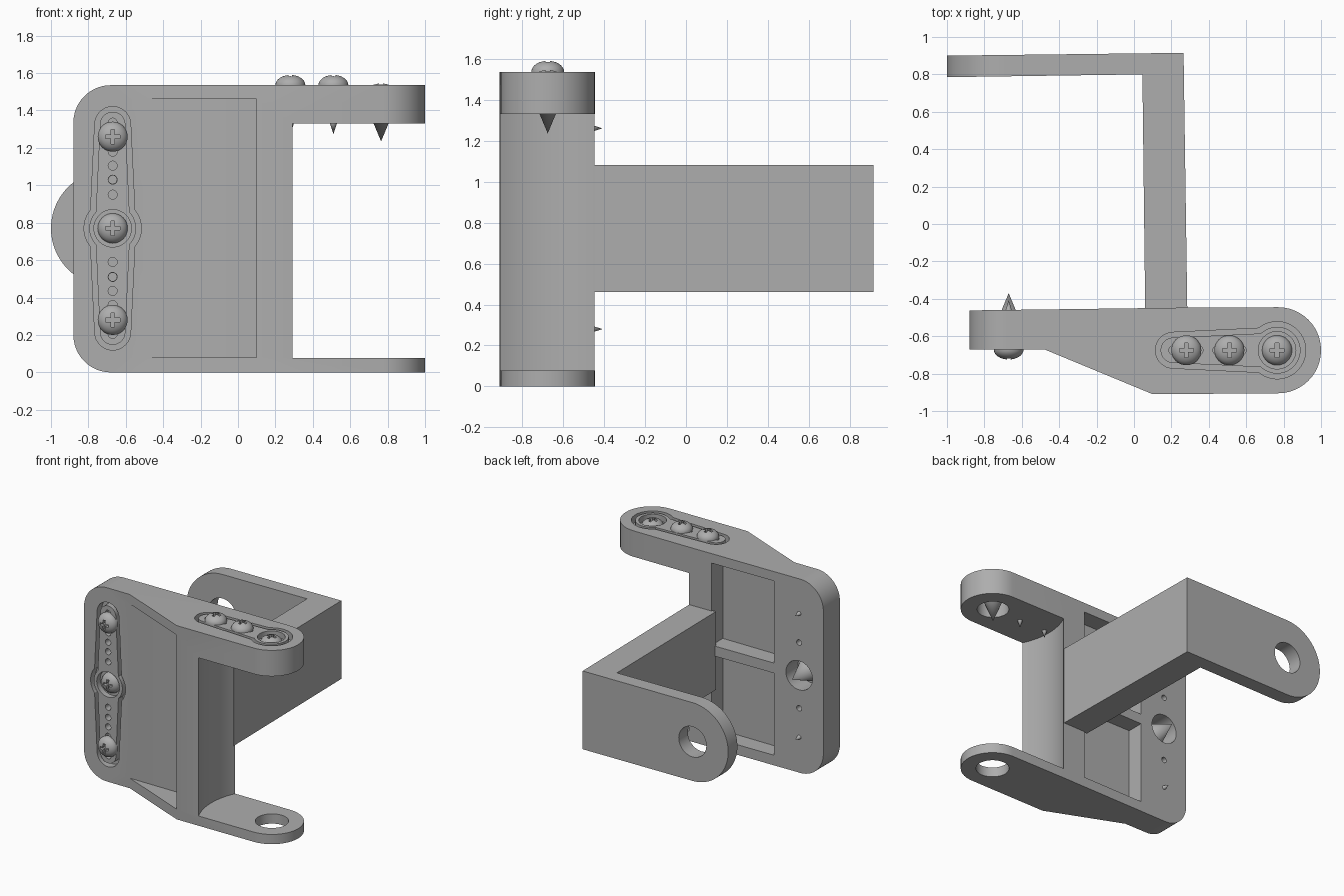
import bpy
import bmesh
from math import sin, cos, pi, asin
from mathutils import Matrix

if "Cube" in bpy.data.objects:
    bpy.data.objects.remove(bpy.data.objects["Cube"])

grey = bpy.data.materials.new("Plain grey")
grey.use_nodes = True
grey.diffuse_color = (0.42, 0.42, 0.42, 1)
grey.node_tree.nodes["Principled BSDF"].inputs["Base Color"].default_value = (0.42, 0.42, 0.42, 1)

UPRIGHT = Matrix.Rotation(pi / 2, 4, "X")  # local y -> z, local z -> -y
H = 1.535                                  # bracket height
MID = 0.77                                 # pivot height
FRONT, BACK = -0.67, -0.455                # bracket plate faces


def finish(name, bm, matrix=Matrix()):
    bmesh.ops.recalc_face_normals(bm, faces=bm.faces)
    bm.transform(matrix)
    mesh = bpy.data.meshes.new(name)
    bm.to_mesh(mesh)
    bm.free()
    mesh.materials.append(grey)
    obj = bpy.data.objects.new(name, mesh)
    bpy.context.collection.objects.link(obj)
    return obj


def prism(name, points, low, high, matrix=Matrix()):
    bm = bmesh.new()
    face = bm.faces.new([bm.verts.new((x, y, low)) for x, y in points])
    top = bmesh.ops.extrude_face_region(bm, geom=[face])["geom"]
    moved = [v for v in top if isinstance(v, bmesh.types.BMVert)]
    bmesh.ops.translate(bm, verts=moved, vec=(0, 0, high - low))
    return finish(name, bm, matrix)


def arc(cx, cy, r, start, end, steps=24):
    return [(cx + r * cos(start + (end - start) * i / steps),
             cy + r * sin(start + (end - start) * i / steps)) for i in range(steps + 1)]


def disc(cx, cy, r, low, high, matrix=Matrix(), steps=40):
    return prism("cutter", arc(cx, cy, r, 0, 2 * pi, steps)[:-1], low, high, matrix)


def box(x0, x1, y0, y1, z0, z1, matrix=Matrix()):
    return prism("cutter", [(x0, y0), (x1, y0), (x1, y1), (x0, y1)], z0, z1, matrix)


def carve(obj, cutters, operation="DIFFERENCE"):
    for cutter in cutters:
        mod = obj.modifiers.new("Cut", "BOOLEAN")
        mod.operation, mod.solver, mod.object = operation, "EXACT", cutter
    graph = bpy.context.evaluated_depsgraph_get()
    graph.update()
    mesh = bpy.data.meshes.new_from_object(obj.evaluated_get(graph))
    obj.modifiers.clear()
    obj.data = mesh
    for cutter in cutters:
        bpy.data.objects.remove(cutter)


def horn_outline(grow, double):
    """Round hub with one or two tapering arms, hub at the origin."""
    hub, root, tip, reach = 0.125 + grow, 0.09 + grow, 0.068 + grow, 0.555
    a = asin(root / hub)
    arm = arc(reach, 0, tip, -pi / 2, pi / 2, 16)
    if double:
        half = arm + arc(0, 0, hub, a, pi - a, 16)
        return half + [(-x, -y) for x, y in half]
    return arm + arc(0, 0, hub, a, 2 * pi - a, 40)


def screw(name, matrix, u, lift, shaft):
    """Domed cross-head screw: shaft is a list of (radius, height) below the head."""
    profile = [(0.08 * sin(t * pi / 16), lift + 0.055 * cos(t * pi / 16)) for t in range(9)]
    profile += [(0.08, lift - 0.012)] + shaft
    bm = bmesh.new()
    verts = [bm.verts.new((r, 0, h)) for r, h in profile]
    edges = [bm.edges.new(pair) for pair in zip(verts, verts[1:])]
    bmesh.ops.spin(bm, geom=verts + edges, cent=(0, 0, 0), axis=(0, 0, 1),
                   angle=2 * pi, steps=32)
    bmesh.ops.remove_doubles(bm, verts=bm.verts, dist=0.0005)
    place = matrix @ Matrix.Translation((u, 0, 0))
    obj = finish(name, bm, place)
    slots = [box(-a, a, -b, b, lift + 0.025, lift + 0.1, place)
             for a, b in ((0.038, 0.01), (0.01, 0.038))]
    carve(obj, slots)


# Placement of the two horns: one on the front plate, one on the top flange
front_place = Matrix(((0, -1, 0, -0.67), (0, 0, -1, FRONT), (1, 0, 0, MID), (0, 0, 0, 1)))
top_place = Matrix.Translation((0.765, -0.675, H)) @ Matrix.Rotation(pi, 4, "Z")
horns = [("front", front_place, True, (-0.49, 0.49), (0.18, 0.26, 0.335, 0.41, 0.565)),
         ("top", top_place, False, (0.255, 0.485), (0.19, 0.32, 0.42, 0.555))]

# Bracket: plan outline, rounded right edge, then openings and pockets
outline = [(-0.88, FRONT), (-0.48, FRONT), (0.10, -0.91)]
outline += arc(0.77, -0.675, 0.23, -pi / 2, pi / 2)
outline += [(0.285, -0.447), (-0.88, -0.462)]
bracket = prism("servo_bracket", outline, 0, H)
rounded = [(1.2, -0.1), (1.2, 1.7), (-0.68, 1.7)]
rounded = [(1.2, 0), (1.2, H)] + arc(-0.68, H - 0.2, 0.2, pi / 2, pi) \
    + arc(-0.68, 0.2, 0.2, pi, 1.5 * pi)
carve(bracket, [prism("cutter", rounded, 0.3, 1.1, UPRIGHT)], "INTERSECT")

cutters = [
    disc(0.77, -0.675, 0.533, 0.077, 1.33, steps=96),           # gap between flanges
    disc(0.77, -0.675, 0.12, -0.1, 0.2),                        # lower pivot hole
    box(-0.6, 0.10, -1.0, FRONT, 0.08, 1.46),                   # front recess
    box(-0.45, 0.09, -0.59, -0.3, 0.08, MID - 0.04),            # rear pockets
    box(-0.45, 0.09, -0.59, -0.3, MID + 0.04, 1.46),
]
for name, place, double, screws, holes in horns:
    cutters.append(prism("cutter", horn_outline(0.028, double), -0.06, 0.05, place))
    cutters.append(disc(0, 0, 0.115, -0.4, -0.03, place))
for u in (-0.26, 0.26):
    cutters.append(disc(u, 0, 0.022, -0.4, 0.1, front_place, 20))
carve(bracket, cutters)

# Horns sitting in their grooves, with screws
for name, place, double, screws, holes in horns:
    horn = prism(name + "_horn", horn_outline(0, double), -0.06, -0.001, place)
    sides = (1, -1) if double else (1,)
    cuts = [disc(s * u, 0, 0.024, -0.1, 0.05, place, 20) for u in holes for s in sides]
    carve(horn, cuts + [disc(0, 0, 0.10, -0.045, 0.05, place)])
    screw(name + "_centre_screw", place, 0, -0.045, [(0.10, -0.061), (0, -0.30)])
    for i, u in enumerate(screws):
        screw(f"{name}_screw_{i + 1}", place, u, 0,
              [(0.02, -0.012), (0.02, -0.2), (0, -0.262)])

# Rear L-shaped arm with a rounded, drilled end
arm_plan = [(-1.0, 0.785), (0.045, 0.80), (0.06, -0.46), (0.285, -0.46),
            (0.265, 0.915), (-1.0, 0.90)]
arm = prism("rear_arm", arm_plan, 0.46, 1.08)
end = [(0.5, MID - 0.31), (0.5, MID + 0.31)] + arc(-0.69, MID, 0.31, pi / 2, 1.5 * pi, 40)
carve(arm, [prism("cutter", end, -1.2, 0.7, UPRIGHT)], "INTERSECT")
carve(arm, [disc(-0.69, MID, 0.12, -1.1, -0.6, UPRIGHT)])

# Smooth the curved walls, keep the edges sharp
for obj in bpy.context.collection.objects:
    obj.select_set(obj.type == "MESH")
    if obj.type == "MESH":
        bpy.context.view_layer.objects.active = obj
bpy.ops.object.shade_smooth_by_angle(angle=0.52)
